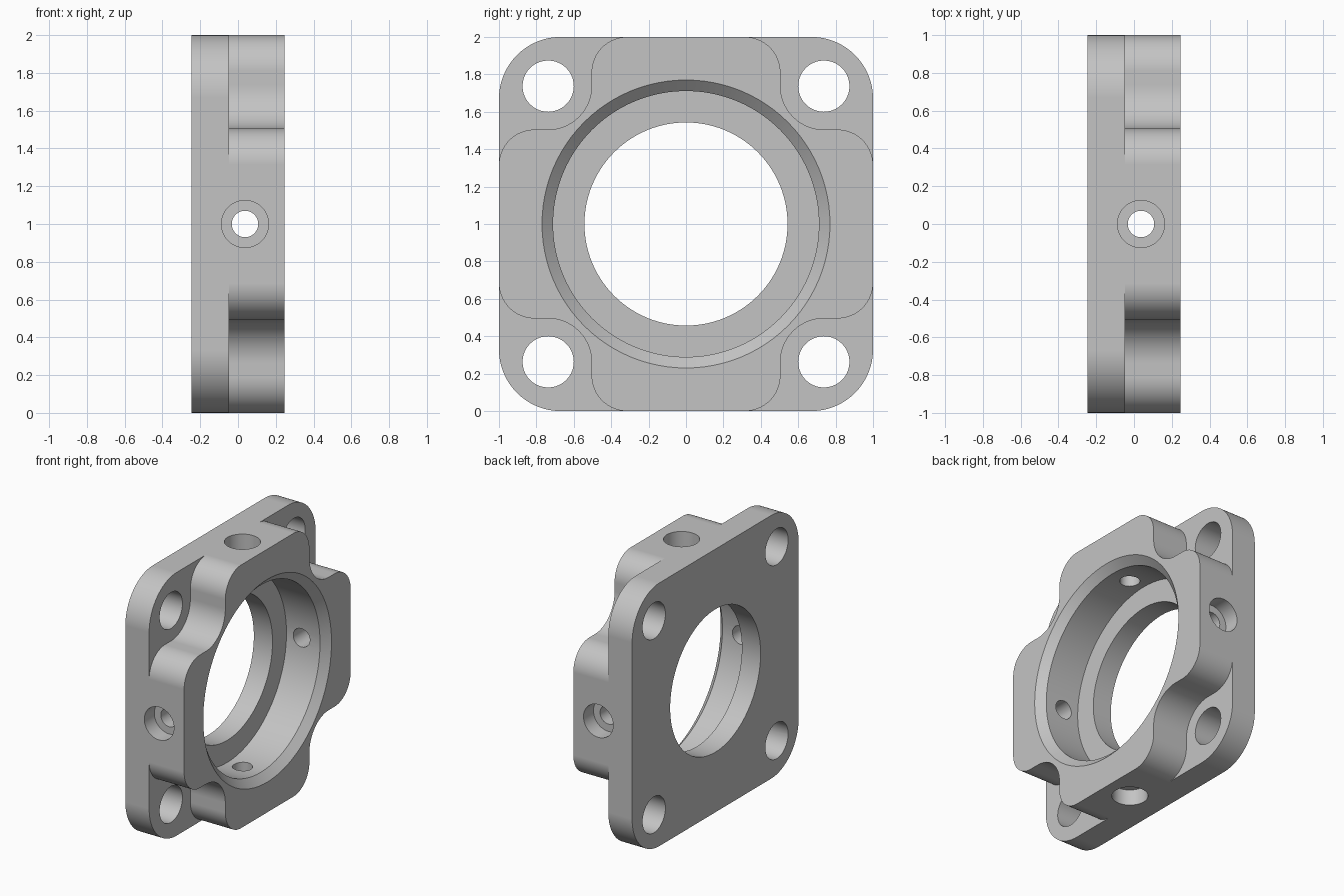
import bpy, bmesh, math
from mathutils import Matrix, Vector

cube = bpy.data.objects.get("Cube")
if cube:
    bpy.data.objects.remove(cube, do_unlink=True)

BACK, STEP, FRONT = -0.247, -0.047, 0.247   # x of back face, flange face, boss face
HOLE = 0.737                                # mounting hole offset
CENTRE = Vector((0, 0, 1))

metal = bpy.data.materials.new("satin grey metal")
metal.use_nodes = True
GREY = (0.55, 0.55, 0.55, 1)
metal.diffuse_color = GREY
metal.node_tree.nodes["Principled BSDF"].inputs["Base Color"].default_value = GREY


def finish(name, bm):
    bmesh.ops.recalc_face_normals(bm, faces=bm.faces)
    mesh = bpy.data.meshes.new(name)
    bm.to_mesh(mesh)
    bm.free()
    mesh.materials.append(metal)
    obj = bpy.data.objects.new(name, mesh)
    bpy.context.collection.objects.link(obj)
    return obj


def arc(cy, cz, r, a0, a1, n=16):
    angles = [math.radians(a0 + (a1 - a0) * i / n) for i in range(n + 1)]
    return [(cy + r * math.cos(a), cz + r * math.sin(a)) for a in angles]


def prism(name, quarter, x0, x1):
    """Repeat a quarter outline four times around the x axis and extrude it."""
    outline, pts = [], quarter
    for _ in range(4):
        outline += pts
        pts = [(-z, y) for y, z in pts]
    bm = bmesh.new()
    face = bm.faces.new([bm.verts.new((x0, y, z + 1)) for y, z in outline])
    new = bmesh.ops.extrude_face_region(bm, geom=[face])["geom"]
    bmesh.ops.translate(bm, vec=(x1 - x0, 0, 0),
                        verts=[v for v in new if isinstance(v, bmesh.types.BMVert)])
    return finish(name, bm)


def lathe(name, profile, matrix, n):
    """Solid of revolution from (distance, radius) pairs along local x."""
    bm = bmesh.new()
    rings = []
    for x, r in profile:
        rings.append([bm.verts.new(matrix @ Vector((x, r * math.cos(2 * math.pi * i / n),
                                                    r * math.sin(2 * math.pi * i / n))))
                      for i in range(n)])
    for a, b in zip(rings, rings[1:]):
        for i in range(n):
            j = (i + 1) % n
            bm.faces.new((a[i], a[j], b[j], b[i]))
    bm.faces.new(rings[0])
    bm.faces.new(rings[-1])
    obj = finish(name, bm)
    obj.hide_render = True
    return obj


def combine(target, tool, operation):
    mod = target.modifiers.new("combine", 'BOOLEAN')
    mod.operation, mod.solver, mod.object = operation, 'EXACT', tool
    bpy.context.view_layer.objects.active = target
    bpy.ops.object.modifier_apply(modifier=mod.name)
    bpy.data.objects.remove(tool, do_unlink=True)


# Square flange with rounded corners, and the boss with scalloped corners
housing = prism("bearing_housing", arc(0.67, 0.67, 0.33, 0, 90, 24), BACK, STEP)
boss = prism("boss",
             arc(0.81, 0.315, 0.19, 0, 90)
             + arc(HOLE, HOLE, 0.232, 270, 180)
             + arc(0.315, 0.81, 0.19, 0, 90), STEP, FRONT)
combine(housing, boss, 'UNION')

# Stepped main bore with a chamfered mouth
bore = lathe("bore_cutter", [(-0.4, 0.543), (-0.09, 0.543), (-0.09, 0.711),
                             (FRONT - 0.055, 0.711), (FRONT, 0.77), (0.302, 0.829)],
             Matrix.Translation(CENTRE), 96)
combine(housing, bore, 'DIFFERENCE')

# Four mounting holes and four counterbored radial holes
for k in range(4):
    turn = Matrix.Translation(CENTRE) @ Matrix.Rotation(k * math.pi / 2, 4, 'X')
    mount = lathe("mounting_hole_cutter", [(-0.4, 0.137), (0.4, 0.137)],
                  turn @ Matrix.Translation((0, HOLE, HOLE)), 40)
    combine(housing, mount, 'DIFFERENCE')
    radial = lathe("radial_hole_cutter",
                   [(0.6, 0.07), (0.88, 0.07), (0.88, 0.125), (1.1, 0.125)],
                   turn @ Matrix.Translation((0.037, 0, 0))
                   @ Matrix.Rotation(math.pi / 2, 4, 'Z'), 40)
    combine(housing, radial, 'DIFFERENCE')

# Smooth curved walls, crisp edges, true flat faces
bpy.ops.object.select_all(action='DESELECT')
housing.select_set(True)
bpy.context.view_layer.objects.active = housing
bpy.ops.object.shade_smooth_by_angle(angle=math.radians(30))
weighted = housing.modifiers.new("flat_faces", 'WEIGHTED_NORMAL')
weighted.keep_sharp = True
